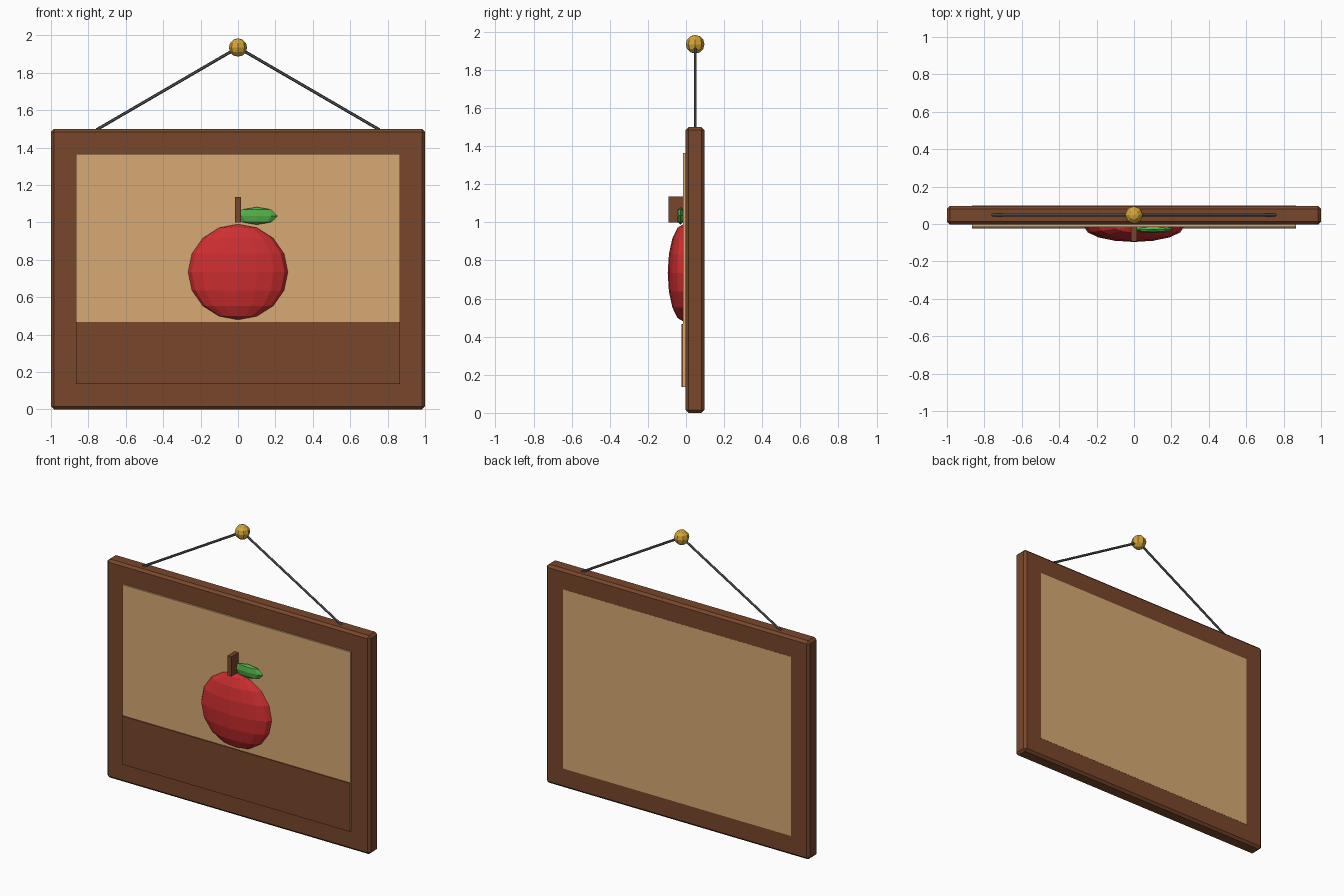
import bpy
import math
from mathutils import Vector

if "Cube" in bpy.data.objects:
    bpy.data.objects.remove(bpy.data.objects["Cube"])


def srgb(r, g, b):
    def lin(c):
        c /= 255
        return c / 12.92 if c <= 0.04045 else ((c + 0.055) / 1.055) ** 2.4
    return (lin(r), lin(g), lin(b), 1)


def material(name, rgb):
    m = bpy.data.materials.new(name)
    m.diffuse_color = srgb(*rgb)
    m.use_nodes = True
    m.node_tree.nodes["Principled BSDF"].inputs["Base Color"].default_value = m.diffuse_color
    return m


BROWN = material("dark wood", (120, 71, 43))
TAN = material("tan canvas", (215, 170, 115))
RED = material("apple red", (204, 46, 48))
GREEN = material("leaf green", (82, 174, 72))
GREY = material("cord grey", (90, 90, 90))
GOLD = material("brass", (212, 165, 55))


def finish(name, mat):
    ob = bpy.context.object
    ob.name = name
    ob.data.materials.append(mat)
    return ob


def box(name, mat, x, y, z, bevel=0):
    """Box from (min, max) pairs on each axis."""
    bpy.ops.mesh.primitive_cube_add(
        size=1, location=[(a + b) / 2 for a, b in (x, y, z)])
    ob = finish(name, mat)
    ob.scale = [b - a for a, b in (x, y, z)]
    bpy.ops.object.transform_apply(location=False, rotation=False, scale=True)
    if bevel:
        mod = ob.modifiers.new("chamfer", 'BEVEL')
        mod.width, mod.segments = bevel, 1
    return ob


def ball(name, mat, centre, radii, segments, rings):
    bpy.ops.mesh.primitive_uv_sphere_add(
        segments=segments, ring_count=rings, radius=1, location=centre)
    ob = finish(name, mat)
    ob.scale = radii
    return ob


def rod(name, mat, a, b, radius):
    a, b = Vector(a), Vector(b)
    bpy.ops.mesh.primitive_cylinder_add(
        vertices=6, radius=radius, depth=(b - a).length, location=(a + b) / 2,
        rotation=(b - a).to_track_quat('Z', 'Y').to_euler())
    return finish(name, mat)


FRONT, BACK = -0.003, 0.097

# Chamfered board, with the canvas set through it and showing at the back
box("frame_board", BROWN, (-1, 1), (FRONT, BACK), (0, 1.5), bevel=0.016)
box("canvas", TAN, (-0.865, 0.865), (-0.015, BACK + 0.001), (0.135, 1.365))

# Painted table top across the bottom of the canvas
box("painted_table", BROWN, (-0.865, 0.865), (-0.023, -0.014), (0.135, 0.467))

# Apple in relief, with stem and leaf
ball("apple", RED, (0, -0.013, 0.735), (0.268, 0.083, 0.256), 16, 8)
box("apple_stem", BROWN, (-0.015, 0.015), (-0.093, -0.014), (1.0, 1.135))
ball("apple_leaf", GREEN, (0.1, -0.029, 1.035), (0.112, 0.02, 0.047), 8, 4)

# Hanging cord and wall knob
KNOB = (0, 0.048, 1.935)
for side, label in ((-1, "left"), (1, "right")):
    rod("hanging_cord_" + label, GREY, (side * 0.757, 0.048, 1.495), KNOB, 0.008)
ball("wall_knob", GOLD, KNOB, (0.049, 0.049, 0.049), 8, 6)
